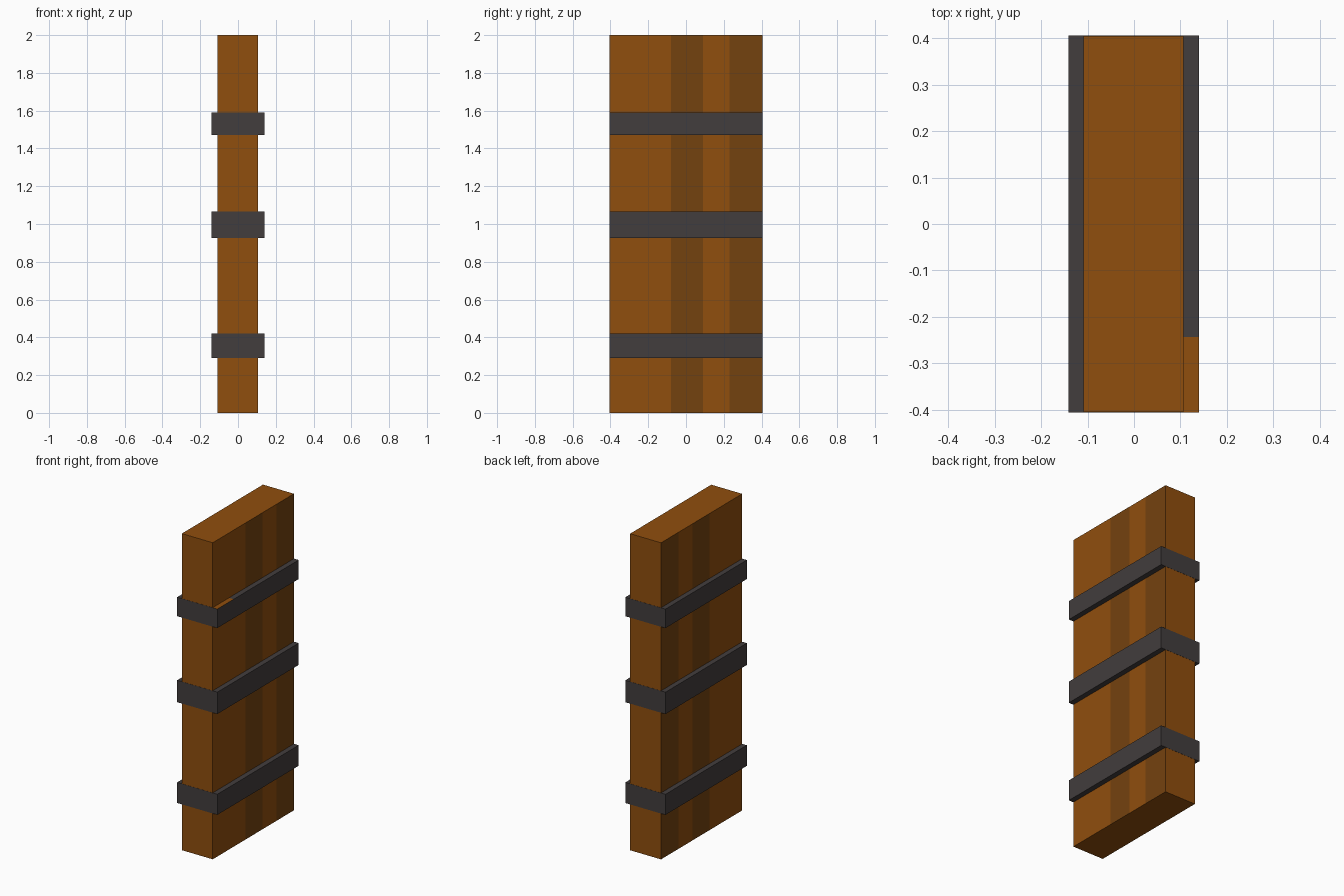
import bpy, bmesh
from mathutils import Vector

if "Cube" in bpy.data.objects:
    bpy.data.objects.remove(bpy.data.objects["Cube"])


def material(name, srgb):
    m = bpy.data.materials.new(name)
    lin = [((c / 255 + 0.055) / 1.055) ** 2.4 for c in srgb]
    m.diffuse_color = (*lin, 1)
    m.use_nodes = True
    m.node_tree.nodes["Principled BSDF"].inputs["Base Color"].default_value = m.diffuse_color
    return m


LIGHT = material("light wood", (144, 78, 13))
DARK = material("dark wood", (116, 66, 15))
IRON = material("dark iron", (66, 61, 61))


def box(name, lo, hi, mats, cuts=(), rule=None):
    """Box between two corners, sliced at (axis, value) cuts, coloured by rule."""
    lo, hi = Vector(lo), Vector(hi)
    bm = bmesh.new()
    bmesh.ops.create_cube(bm, size=1)
    for v in bm.verts:
        v.co = Vector([(lo[i] + hi[i]) / 2 + v.co[i] * (hi[i] - lo[i]) for i in range(3)])
    for axis, value in cuts:
        co, no = Vector(), Vector()
        co[axis], no[axis] = value, 1
        bmesh.ops.bisect_plane(bm, geom=bm.verts[:] + bm.edges[:] + bm.faces[:],
                               plane_co=co, plane_no=no)
    bm.normal_update()
    if rule:
        for f in bm.faces:
            f.material_index = rule(f.calc_center_median(), f.normal)
    mesh = bpy.data.meshes.new(name)
    bm.to_mesh(mesh)
    bm.free()
    for m in mats:
        mesh.materials.append(m)
    obj = bpy.data.objects.new(name, mesh)
    bpy.context.collection.objects.link(obj)
    return obj


# Door slab: plank stripes on the two broad sides only
def plank_rule(c, n):
    return int(abs(n.x) > 0.5 and (-0.08 < c.y < 0.09 or c.y > 0.23))


box("door_slab", (-0.109, -0.405, 0), (0.107, 0.405, 2), [LIGHT, DARK],
    [(1, -0.08), (1, 0.09), (1, 0.23)], plank_rule)


# Iron bands; the top one has a bare wood patch on its upper ledge
def patch_rule(c, n):
    return int(n.z > 0.5 and c.x > 0.107 and c.y < -0.243)


for name, z0, z1 in (("lower_band", 0.29, 0.42), ("middle_band", 0.927, 1.065)):
    box(name, (-0.141, -0.406, z0), (0.14, 0.406, z1), [IRON])
box("upper_band", (-0.141, -0.406, 1.47), (0.14, 0.406, 1.59), [IRON, LIGHT],
    [(0, 0.107), (1, -0.243)], patch_rule)
